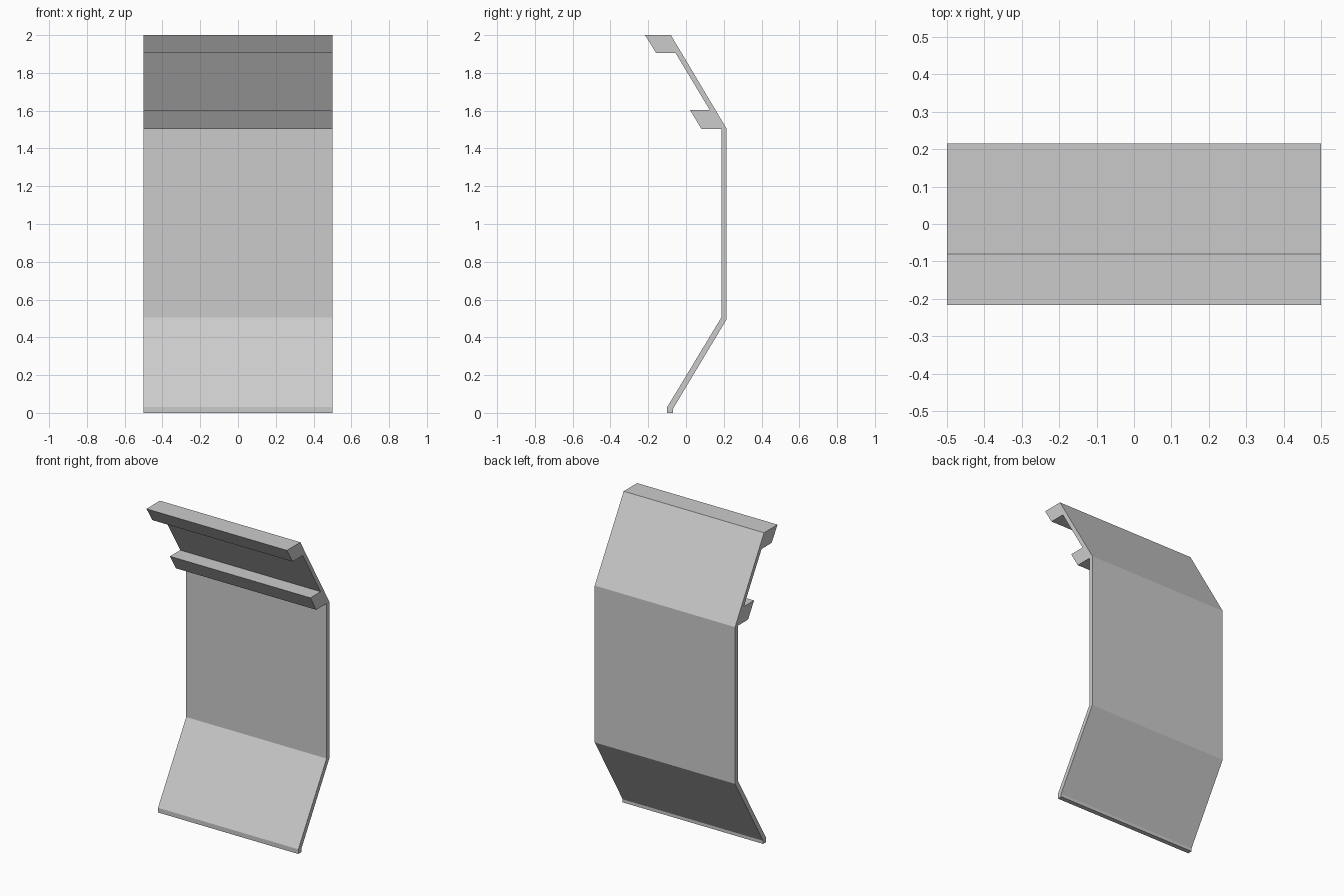
import bpy
import bmesh

if "Cube" in bpy.data.objects:
    bpy.data.objects.remove(bpy.data.objects["Cube"])

HALF_WIDTH = 0.5

# Side outline (y, z): bent sheet with two slanted rails on its upper front
outline = [
    (-0.07, 0.0), (-0.07, 0.02), (0.215, 0.495), (0.215, 1.505), (-0.08, 2.0),
    # upper rail
    (-0.217, 2.0), (-0.158, 1.905), (-0.055, 1.905),
    # lower rail
    (0.126, 1.603), (0.022, 1.603), (0.082, 1.503), (0.187, 1.503),
    # inner face of the wall down to the foot
    (0.187, 0.505), (-0.10, 0.03), (-0.10, 0.0),
]


def extrude_profile(name, points, half_width):
    """Sweep a side outline across x."""
    bm = bmesh.new()
    face = bm.faces.new([bm.verts.new((-half_width, y, z)) for y, z in points])
    result = bmesh.ops.extrude_face_region(bm, geom=[face], use_keep_orig=True)
    moved = [g for g in result["geom"] if isinstance(g, bmesh.types.BMVert)]
    bmesh.ops.translate(bm, verts=moved, vec=(2 * half_width, 0, 0))
    bmesh.ops.recalc_face_normals(bm, faces=bm.faces)
    mesh = bpy.data.meshes.new(name)
    bm.to_mesh(mesh)
    bm.free()
    obj = bpy.data.objects.new(name, mesh)
    bpy.context.collection.objects.link(obj)
    return obj


# Wall panel with rails
extrude_profile("bent_wall_panel", outline, HALF_WIDTH)
